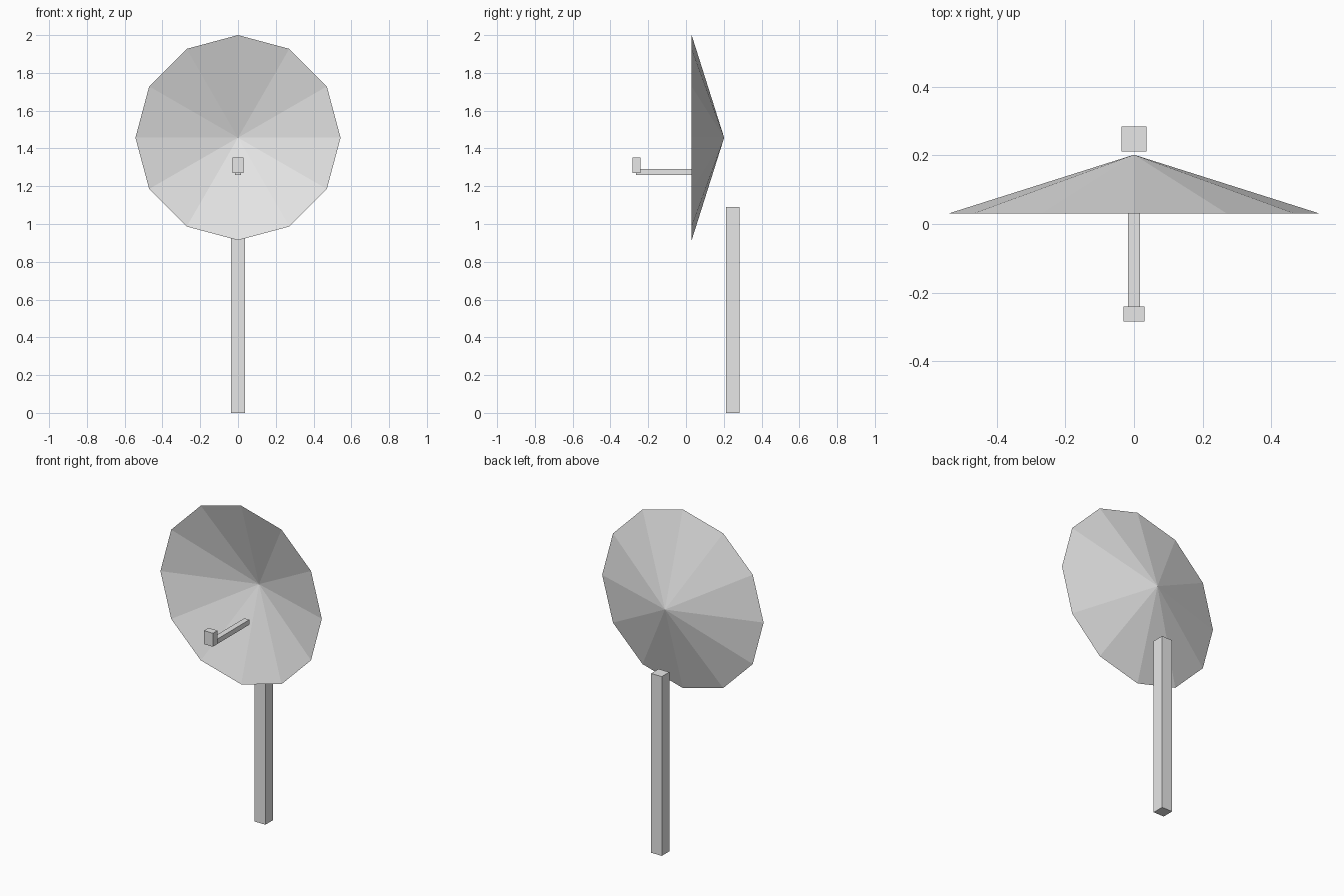
import bpy
import bmesh
from math import cos, sin, pi

old = bpy.data.objects.get("Cube")
if old:
    bpy.data.objects.remove(old, do_unlink=True)

# Single light grey finish
grey = bpy.data.materials.new("light_grey")
grey.use_nodes = True
color = (0.8, 0.8, 0.8, 1)
grey.diffuse_color = color
grey.node_tree.nodes["Principled BSDF"].inputs["Base Color"].default_value = color


def finish(name, bm):
    mesh = bpy.data.meshes.new(name)
    bm.to_mesh(mesh)
    bm.free()
    mesh.materials.append(grey)
    obj = bpy.data.objects.new(name, mesh)
    bpy.context.collection.objects.link(obj)
    return obj


def box(name, half_width, y_range, z_range):
    """Box centred on x, spanning the given y and z ranges."""
    bm = bmesh.new()
    bmesh.ops.create_cube(bm, size=1)
    for v in bm.verts:
        v.co.x *= 2 * half_width
        v.co.y = y_range[v.co.y > 0]
        v.co.z = z_range[v.co.z > 0]
    return finish(name, bm)


def open_cone(name, sides, radius, rim_y, tip_y, centre_z):
    """Shallow faceted dish, open toward the front."""
    bm = bmesh.new()
    tip = bm.verts.new((0, tip_y, centre_z))
    rim = []
    for i in range(sides):
        a = 2 * pi * i / sides
        rim.append(bm.verts.new((radius * sin(a), rim_y, centre_z + radius * cos(a))))
    for i in range(sides):
        bm.faces.new((rim[i], rim[(i + 1) % sides], tip))
    bmesh.ops.recalc_face_normals(bm, faces=bm.faces)
    return finish(name, bm)


# Dish, post behind it, and the receiver on its arm in front
open_cone("dish", 12, 0.543, 0.03, 0.202, 1.457)
box("post", 0.036, (0.212, 0.284), (0, 1.09))
box("receiver_arm", 0.017, (-0.265, 0.085), (1.26, 1.29))
box("receiver", 0.03, (-0.284, -0.24), (1.27, 1.352))
